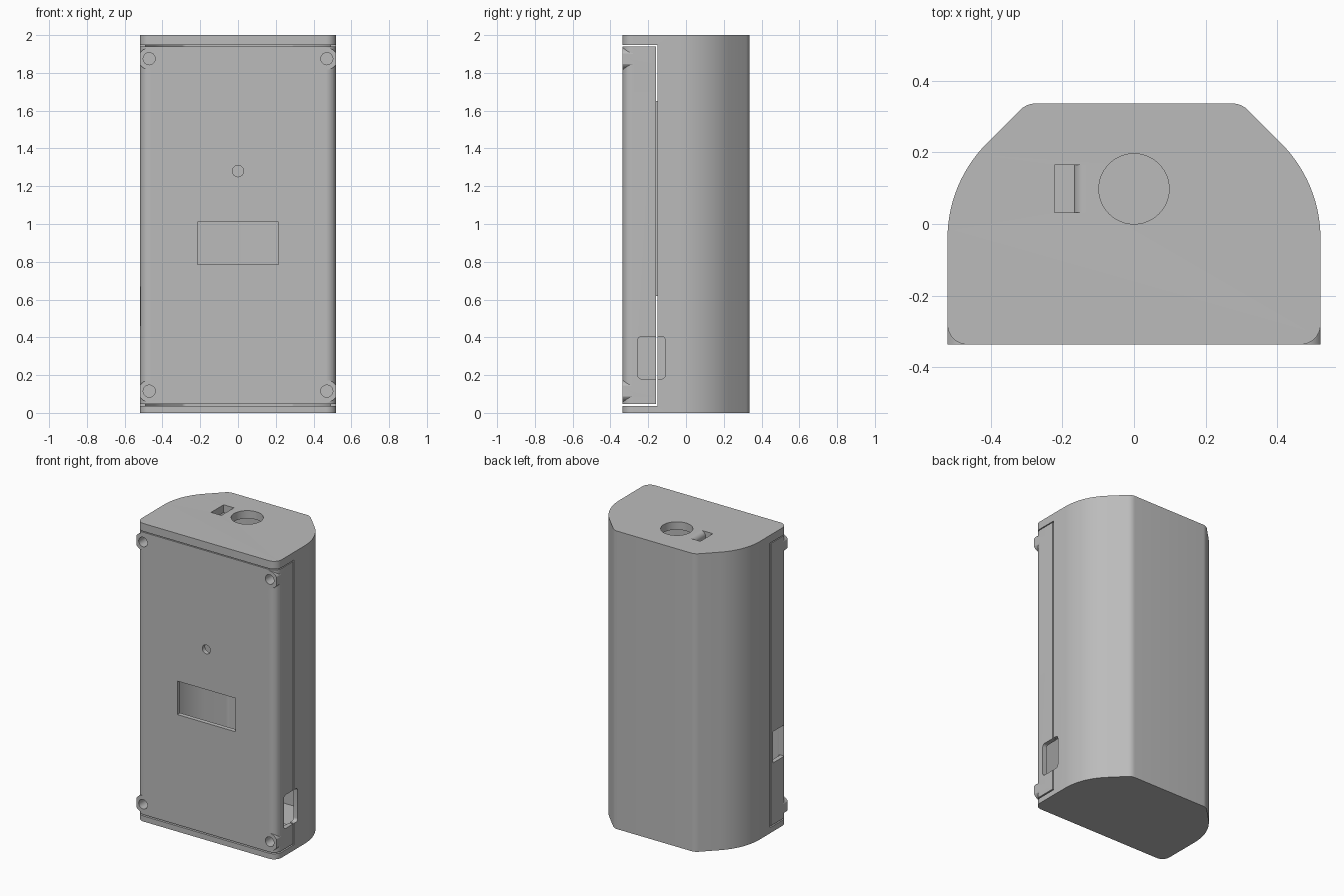
import bpy, bmesh
from math import cos, sin, pi, radians
from mathutils import Matrix, Vector

cube = bpy.data.objects.get("Cube")
if cube:
    bpy.data.objects.remove(cube)

grey = bpy.data.materials.new("light grey plastic")
grey.use_nodes = True
colour = (0.5, 0.5, 0.5, 1)
grey.diffuse_color = colour
grey.node_tree.nodes["Principled BSDF"].inputs["Base Color"].default_value = colour

HALF_W, FRONT, BACK, WALL = 0.52, -0.336, 0.336, 0.03
AXES = {"z": lambda a, b, h: (a, b, h),
        "y": lambda a, b, h: (a, h, b),
        "x": lambda a, b, h: (h, a, b)}


def prism(name, pts, lo, hi, axis="z"):
    """Extrude a closed outline along an axis."""
    bm = bmesh.new()
    place = AXES[axis]
    low = [bm.verts.new(place(a, b, lo)) for a, b in pts]
    high = [bm.verts.new(place(a, b, hi)) for a, b in pts]
    bm.faces.new(low)
    bm.faces.new(high)
    for i in range(len(pts)):
        j = (i + 1) % len(pts)
        bm.faces.new((low[i], low[j], high[j], high[i]))
    bmesh.ops.recalc_face_normals(bm, faces=bm.faces)
    mesh = bpy.data.meshes.new(name)
    bm.to_mesh(mesh)
    bm.free()
    mesh.materials.append(grey)
    ob = bpy.data.objects.new(name, mesh)
    bpy.context.collection.objects.link(ob)
    return ob


def arc(cx, cy, r, start, end, n):
    angles = [radians(start + (end - start) * i / n) for i in range(n + 1)]
    return [(cx + r * cos(a), cy + r * sin(a)) for a in angles]


def circle(cx, cy, r, n=32):
    return arc(cx, cy, r, 0, 360, n)[:-1]


def rect(a0, a1, b0, b1, r=0):
    if not r:
        return [(a0, b0), (a1, b0), (a1, b1), (a0, b1)]
    return (arc(a1 - r, b0 + r, r, -90, 0, 6) + arc(a1 - r, b1 - r, r, 0, 90, 6)
            + arc(a0 + r, b1 - r, r, 90, 180, 6) + arc(a0 + r, b0 + r, r, 180, 270, 6))


def section(d):
    """Housing cross-section, inset by d."""
    big, small, edge = 0.375, 0.06, 0.055
    cx, cy = HALF_W - big, -0.04
    fy = BACK - small
    fx = cx + cy + (big - small) * 2 ** 0.5 - fy
    half = (arc(HALF_W - edge, FRONT + edge, edge - d, -90, 0, 8)
            + arc(cx, cy, big - d, 0, 45, 14) + arc(fx, fy, small - d, 45, 90, 5))
    return half + [(-x, y) for x, y in reversed(half)]


def boolean(ob, tool, operation="DIFFERENCE", keep=False):
    mod = ob.modifiers.new("cut", "BOOLEAN")
    mod.object, mod.operation, mod.solver = tool, operation, "EXACT"
    bpy.context.view_layer.objects.active = ob
    bpy.ops.object.modifier_apply(modifier=mod.name)
    if not keep:
        bpy.data.objects.remove(tool)


# Hollow housing, with the front cover opening cut away
housing = prism("housing", section(0), 0, 2)
boolean(housing, prism("cavity", section(WALL), 0.037, 1.947))
boolean(housing, prism("opening", rect(-1, 1, -1, -0.15), 0.037, 1.947))

# Front cover wrapping round the sides
cover = prism("front_cover", section(0), 0.046, 1.941)
boolean(cover, prism("cover_cavity", section(WALL), -1, 3))
boolean(cover, prism("cover_trim", rect(-1, 1, -0.158, 1), -1, 3))

# Corner screw bosses
corners = [(sx * 0.47, z) for sx in (-1, 1) for z in (0.115, 1.875)]
for x, z in corners:
    boss = prism("boss", circle(x, z, 0.058), FRONT, -0.17, "y")
    boolean(boss, prism("limit", rect(-HALF_W, HALF_W, FRONT, BACK), 0, 2), "INTERSECT")
    boolean(cover, boss, "UNION")
for x, z in corners:
    boolean(cover, prism("screw_hole", circle(x, z, 0.032), -0.5, -0.2, "y"))

# Display window and button hole
boolean(cover, prism("window", rect(-0.215, 0.215, 0.785, 1.01), -0.5, -0.25, "y"))
boolean(cover, prism("button_hole", circle(0, 1.28, 0.03), -0.5, -0.25, "y"))

# Side ports crossing the seam
right_port = prism("right_port", rect(-0.255, -0.11, 0.18, 0.405, 0.02), 0.4, 0.7, "x")
left_port = prism("left_port", rect(-0.3, -0.18, 0.46, 0.67), -0.7, -0.4, "x")
boolean(housing, right_port, keep=True)
boolean(cover, right_port)
boolean(cover, left_port)

# Top connector hole and curved contact slot
boolean(housing, prism("connector_hole", circle(0, 0.098, 0.098, 48), 1.9, 2.1))
ramp = arc(-0.135, 1.968, 0.032, 180, 90, 8)
slot = [(-0.222, 2.1), (-0.222, 1.9), (-0.167, 1.9)] + ramp + [(-0.135, 2.1)]
boolean(housing, prism("contact_slot", slot, 0.032, 0.165, "y"))

# Inner lips that back the middle of each seam
lips = [prism(side + "_seam_lip", rect(*sorted((s * 0.475, s * 0.491)), -0.18, -0.12), 0.62, 1.65)
        for side, s in (("left", 1), ("right", -1))]

# Smooth curves, crisp edges
for ob in [housing, cover] + lips:
    bpy.ops.object.select_all(action="DESELECT")
    ob.select_set(True)
    bpy.context.view_layer.objects.active = ob
    bpy.ops.object.shade_smooth_by_angle(angle=radians(25))
